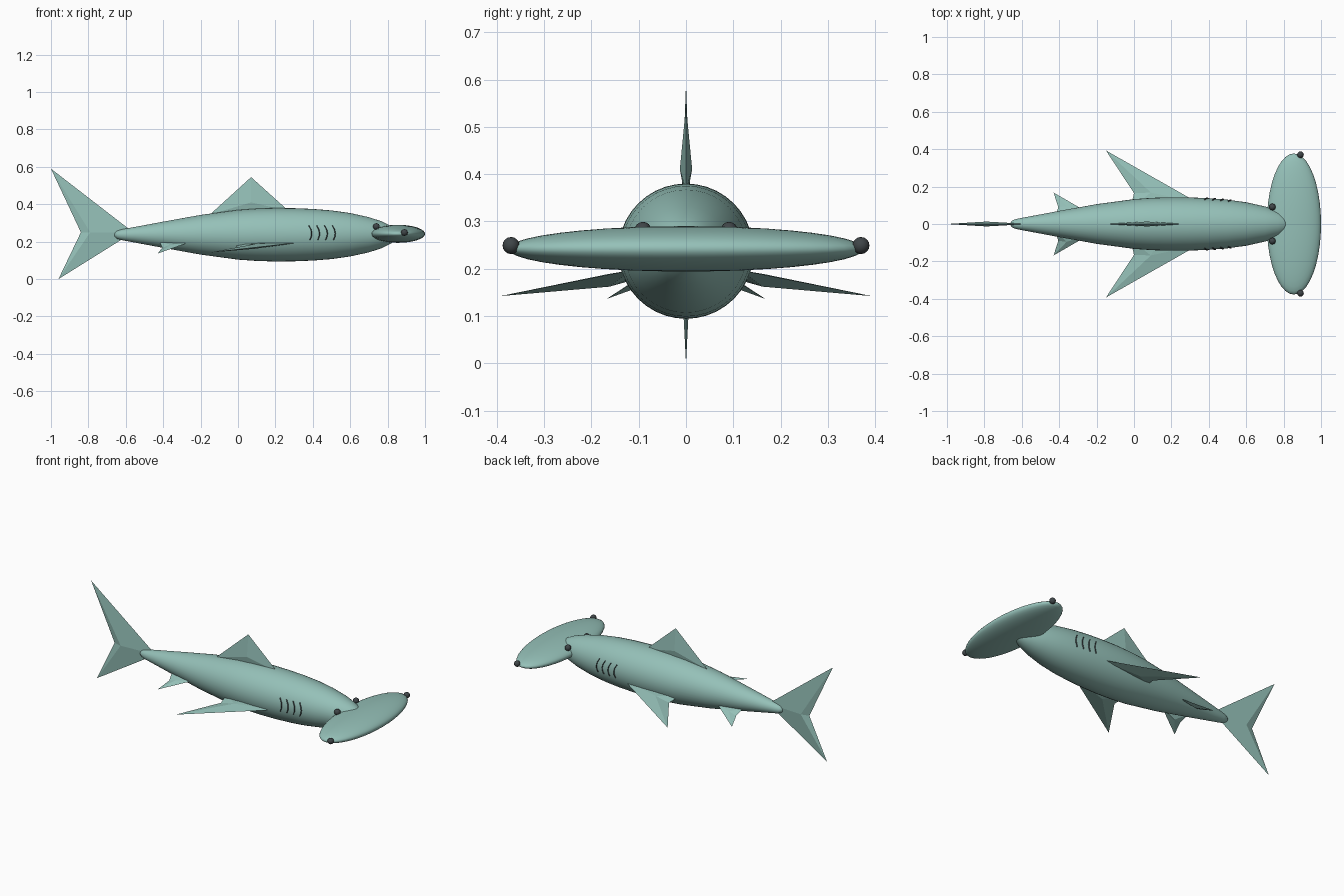
import bpy, bmesh, math
from mathutils import Vector

cube = bpy.data.objects.get("Cube")
if cube:
    bpy.data.objects.remove(cube, do_unlink=True)


def material(name, rgb):
    m = bpy.data.materials.new(name)
    m.use_nodes = True
    m.diffuse_color = (*rgb, 1)
    node = next(n for n in m.node_tree.nodes if n.type == 'BSDF_PRINCIPLED')
    node.inputs["Base Color"].default_value = (*rgb, 1)
    node.inputs["Roughness"].default_value = 0.6
    return m


SKIN = material("sea green skin", (0.30, 0.53, 0.48))
DARK = material("dark grey", (0.05, 0.06, 0.065))
AXIS_Z = 0.237


def finish(name, bm, mat, smooth=False):
    bmesh.ops.recalc_face_normals(bm, faces=bm.faces)
    mesh = bpy.data.meshes.new(name)
    bm.to_mesh(mesh)
    bm.free()
    mesh.materials.append(mat)
    ob = bpy.data.objects.new(name, mesh)
    bpy.context.collection.objects.link(ob)
    if smooth:
        mesh.polygons.foreach_set("use_smooth", [True] * len(mesh.polygons))
    return ob


def ellipsoid(name, centre, radii, mat, segments=32):
    bm = bmesh.new()
    bmesh.ops.create_uvsphere(bm, u_segments=segments, v_segments=segments // 2, radius=1)
    for v in bm.verts:
        v.co = Vector(c + r * p for c, r, p in zip(centre, radii, v.co))
    return finish(name, bm, mat, True)


def fin(name, outline, ridge, offset):
    """Flat outline swelling to a ridge point on each side."""
    bm = bmesh.new()
    rim = [bm.verts.new(p) for p in outline]
    for sign in (1, -1):
        peak = bm.verts.new(Vector(ridge) + sign * Vector(offset))
        for a, b in zip(rim, rim[1:] + rim[:1]):
            bm.faces.new((a, b, peak))
    return finish(name, bm, SKIN)


# Body: profile of (x, radius) turned about the long axis
profile = [(-0.662, 0), (-0.658, 0.012), (-0.645, 0.022), (-0.62, 0.029), (-0.55, 0.042),
           (-0.4, 0.07), (-0.2, 0.106), (0, 0.133), (0.1, 0.14), (0.2, 0.143), (0.3, 0.142),
           (0.4, 0.138), (0.5, 0.13), (0.6, 0.116), (0.7, 0.094), (0.77, 0.071),
           (0.82, 0.046), (0.85, 0.02), (0.862, 0)]
bm = bmesh.new()
verts = [bm.verts.new((x, 0, AXIS_Z + r)) for x, r in profile]
edges = [bm.edges.new(pair) for pair in zip(verts, verts[1:])]
bmesh.ops.spin(bm, geom=verts + edges, cent=(0, 0, AXIS_Z), axis=(1, 0, 0),
               angle=math.tau, steps=40)
bmesh.ops.remove_doubles(bm, verts=bm.verts, dist=0.0005)
finish("body", bm, SKIN, True)

# Wide flattened head
ellipsoid("hammer_head", (0.855, 0, 0.242), (0.145, 0.377, 0.048), SKIN, 40)

# Upright fins
fin("dorsal_fin", [(-0.15, 0, 0.345), (0.07, 0, 0.545), (0.27, 0, 0.365), (0.07, 0, 0.34)],
    (0.07, 0, 0.41), (0, 0.013, 0))
fin("tail_fin", [(-0.56, 0, 0.25), (-1, 0, 0.59), (-0.84, 0, 0.25), (-0.96, 0, 0)],
    (-0.79, 0, 0.25), (0, 0.013, 0))


def body_radius(x):
    for (x0, r0), (x1, r1) in zip(profile, profile[1:]):
        if x0 <= x <= x1:
            return r0 + (r1 - r0) * (x - x0) / (x1 - x0)


def gill(name, x, side):
    """Thin bent strip lying on the flank."""
    path = []
    for dx, z in ((0, 0.287), (0.012, 0.265), (0.016, 0.245), (0.014, 0.228), (0.006, 0.208)):
        r = body_radius(x + dx)
        path.append((x + dx, side * math.sqrt(r * r - (z - AXIS_Z) ** 2), z))
    bm = bmesh.new()
    rings = [[bm.verts.new((px + dx, py + side * dy, pz))
              for dx, dy in ((-0.004, -0.003), (0, 0.005), (0.004, -0.003))]
             for px, py, pz in path]
    for a, b in zip(rings, rings[1:]):
        for i in range(3):
            j = (i + 1) % 3
            bm.faces.new((a[i], a[j], b[j], b[i]))
    bm.faces.new(rings[0])
    bm.faces.new(rings[-1])
    finish(name, bm, DARK)


# Paired parts
for side, label in ((1, "left"), (-1, "right")):
    def flip(points):
        return [(x, side * y, z) for x, y, z in points]

    fin(label + "_pectoral_fin",
        flip([(0.34, 0.115, 0.197), (-0.15, 0.393, 0.142), (0.0, 0.165, 0.168),
              (-0.02, 0.08, 0.185), (0.15, 0.06, 0.2)]),
        (0.09, side * 0.165, 0.175), (0, side * 0.003, 0.013))
    fin(label + "_pelvic_fin",
        flip([(-0.26, 0.07, 0.197), (-0.43, 0.168, 0.136), (-0.405, 0.09, 0.168),
              (-0.42, 0.04, 0.2)]),
        (-0.36, side * 0.09, 0.175), (0, side * 0.005, 0.009))
    ellipsoid(label + "_outer_eye", (0.89, side * 0.37, 0.249), (0.018,) * 3, DARK, 16)
    ellipsoid(label + "_inner_eye", (0.74, side * 0.091, 0.281), (0.018,) * 3, DARK, 16)
    for n in range(4):
        gill(f"{label}_gill_{n + 1}", 0.378 + 0.042 * n, side)
